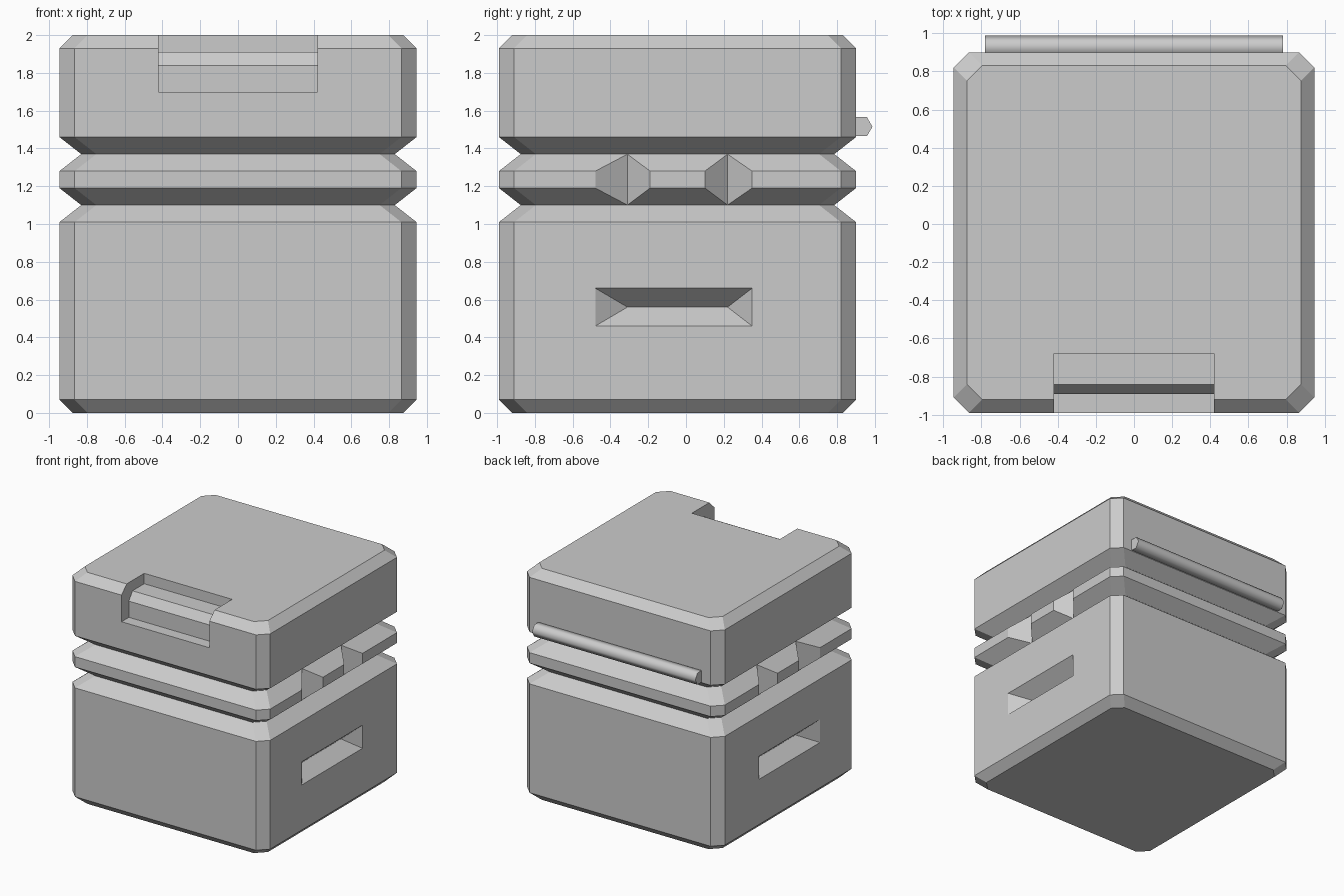
import bpy, bmesh, math
from mathutils import Vector, Matrix

if "Cube" in bpy.data.objects:
    bpy.data.objects.remove(bpy.data.objects["Cube"])

HX, Y0, Y1 = 0.945, -0.99, 0.90      # body footprint
CH, DEPTH = 0.08, 0.115              # corner chamfer, groove depth


def finish(bm, name):
    bmesh.ops.recalc_face_normals(bm, faces=bm.faces)
    mesh = bpy.data.meshes.new(name)
    bm.to_mesh(mesh)
    bm.free()
    ob = bpy.data.objects.new(name, mesh)
    bpy.context.collection.objects.link(ob)
    return ob


def ring(inset, z):
    # chamfered rectangle at height z
    x, a, b = HX - inset, Y0 + inset, Y1 - inset
    c = CH
    pts = [(-x + c, a), (x - c, a), (x, a + c), (x, b - c),
           (x - c, b), (-x + c, b), (-x, b - c), (-x, a + c)]
    return [(px, py, z) for px, py in pts]


def hull(bm, pts):
    verts = [bm.verts.new(p) for p in pts]
    bmesh.ops.convex_hull(bm, input=verts)


# main body: stacked chamfered rings with two V grooves around it
bm = bmesh.new()
levels = [(0.07, 0), (0, 0.07), (0, 1.01), (DEPTH, 1.10), (0, 1.19),
          (0, 1.28), (DEPTH, 1.37), (0, 1.46), (0, 1.93), (0.07, 2.0)]
rings = [[bm.verts.new(p) for p in ring(i, z)] for i, z in levels]
for lo, hi in zip(rings, rings[1:]):
    for k in range(8):
        bm.faces.new((lo[k], lo[(k + 1) % 8], hi[(k + 1) % 8], hi[k]))
bm.faces.new(rings[0])
bm.faces.new(rings[-1])
body = finish(bm, "canister_body")

# cutters for both sides: notches in the middle rib and a tapered slot
bm = bmesh.new()
T = 1.3                              # cutters run on past the surface
xin, xout = HX - DEPTH, HX - DEPTH + DEPTH * T
for s in (-1, 1):
    for a, m, b in ((-0.48, -0.31, -0.19), (0.10, 0.22, 0.35)):
        prof = [(xin + 0.0005, m), (xout, m + (a - m) * T), (xout, m + (b - m) * T)]
        hull(bm, [(s * x, y, z) for x, y in prof for z in (1.10, 1.37)])
    pts = []
    for y_in, y_out in ((-0.31, -0.48), (0.22, 0.35)):
        y = y_in + (y_out - y_in) * T
        pts += [(s * xin, y_in, 0.56), (s * xout, y, 0.56 - 0.1 * T),
                (s * xout, y, 0.56 + 0.1 * T)]
    hull(bm, pts)

# cutter for the stepped latch recess at the front top edge
prof = [(-1.1, 1.70), (-0.89, 1.70), (-0.89, 1.84), (-0.84, 1.91),
        (-0.68, 1.91), (-0.68, 2.1), (-1.1, 2.1)]
face = bm.faces.new([bm.verts.new((-0.42, y, z)) for y, z in prof])
ext = bmesh.ops.extrude_face_region(bm, geom=[face], use_keep_orig=True)
bmesh.ops.translate(bm, vec=(0.84, 0, 0),
                    verts=[g for g in ext["geom"] if isinstance(g, bmesh.types.BMVert)])
cutter = finish(bm, "recess_cutter")
cutter.hide_render = True

mod = body.modifiers.new("recesses", "BOOLEAN")
mod.operation, mod.solver, mod.object = "DIFFERENCE", "EXACT", cutter
bpy.context.view_layer.objects.active = body
body.select_set(True)
bpy.ops.object.modifier_apply(modifier=mod.name)
bpy.data.objects.remove(cutter)

# hinge rod on the back: six-sided, smooth shaded, point facing outwards
bpy.ops.mesh.primitive_cylinder_add(vertices=6, radius=0.058, depth=1.56)
rod = bpy.context.object
rod.name = "hinge_rod"
rod.data.transform(Matrix.Rotation(math.pi / 2, 4, "Y"))
rod.location = (0, 0.929, 1.515)
if max(v.co.z for v in rod.data.vertices) > 0.055:
    rod.data.transform(Matrix.Rotation(math.pi / 2, 4, "X"))
bpy.ops.object.shade_smooth_by_angle(angle=math.radians(65))
